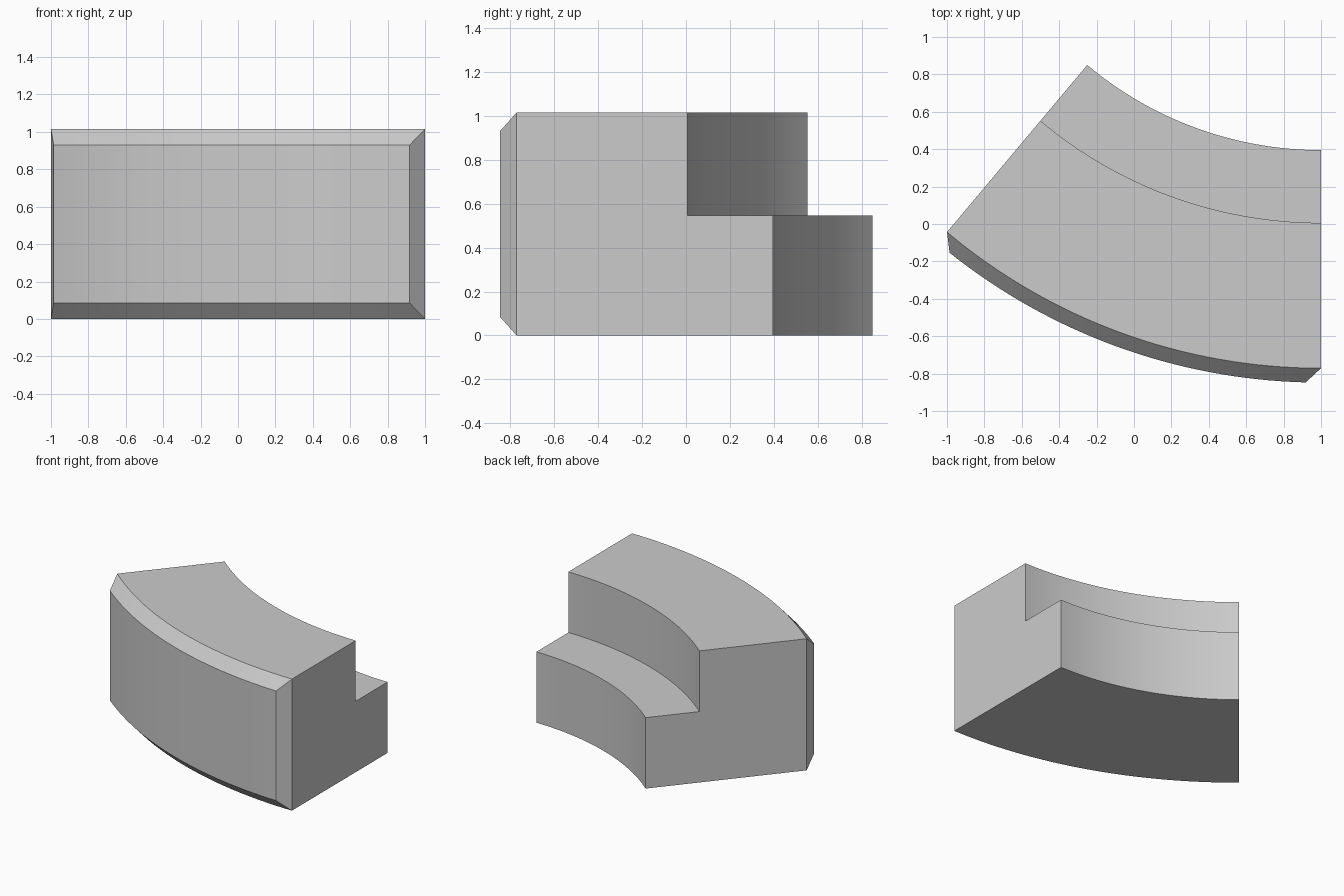
import bpy, bmesh, math

if "Cube" in bpy.data.objects:
    bpy.data.objects.remove(bpy.data.objects["Cube"])

# Curved step block: an L-shaped section swept through 40 degrees about (1, CY)
CX, CY = 1.0, 2.34
SWEEP = math.radians(40)
SEGMENTS = 32
H, STEP, BEVEL = 1.015, 0.547, 0.0845
R_LOW, R_HIGH, R_RIM, R_OUT = 1.945, 2.334, 3.111, 3.188
INSET = math.asin(0.082 / R_OUT)   # end chamfer, as an angle

# Section points: radius, height, angle pulled in from each end
profile = [
    (R_LOW, 0, 0), (R_LOW, STEP, 0), (R_HIGH, STEP, 0), (R_HIGH, H, 0),
    (R_RIM, H, 0), (R_OUT, H - BEVEL, INSET), (R_OUT, BEVEL, INSET), (R_RIM, 0, 0),
]

bm = bmesh.new()
rings = []
for i in range(SEGMENTS + 1):
    ring = []
    for r, z, inset in profile:
        a = inset + (SWEEP - 2 * inset) * i / SEGMENTS
        ring.append(bm.verts.new((CX - r * math.sin(a), CY - r * math.cos(a), z)))
    rings.append(ring)

# Swept sides
n = len(profile)
for a, b in zip(rings, rings[1:]):
    for j in range(n):
        k = (j + 1) % n
        bm.faces.new((a[j], a[k], b[k], b[j]))

# Flat L-shaped ends and their chamfers on the outer edge
for ring in (rings[0], rings[-1]):
    bm.faces.new(ring[:5] + ring[7:])
    bm.faces.new(ring[4:8])
bmesh.ops.recalc_face_normals(bm, faces=bm.faces[:])

mesh = bpy.data.meshes.new("curved_step")
bm.to_mesh(mesh)
bm.free()
block = bpy.data.objects.new("curved_step", mesh)
bpy.context.collection.objects.link(block)

# Plain grey
grey = bpy.data.materials.new("grey")
grey.diffuse_color = (0.6, 0.6, 0.6, 1)
grey.use_nodes = True
grey.node_tree.nodes["Principled BSDF"].inputs["Base Color"].default_value = grey.diffuse_color
mesh.materials.append(grey)

# Smooth along the curve, sharp at the edges
bpy.context.view_layer.objects.active = block
block.select_set(True)
bpy.ops.object.shade_smooth_by_angle(angle=math.radians(20))
